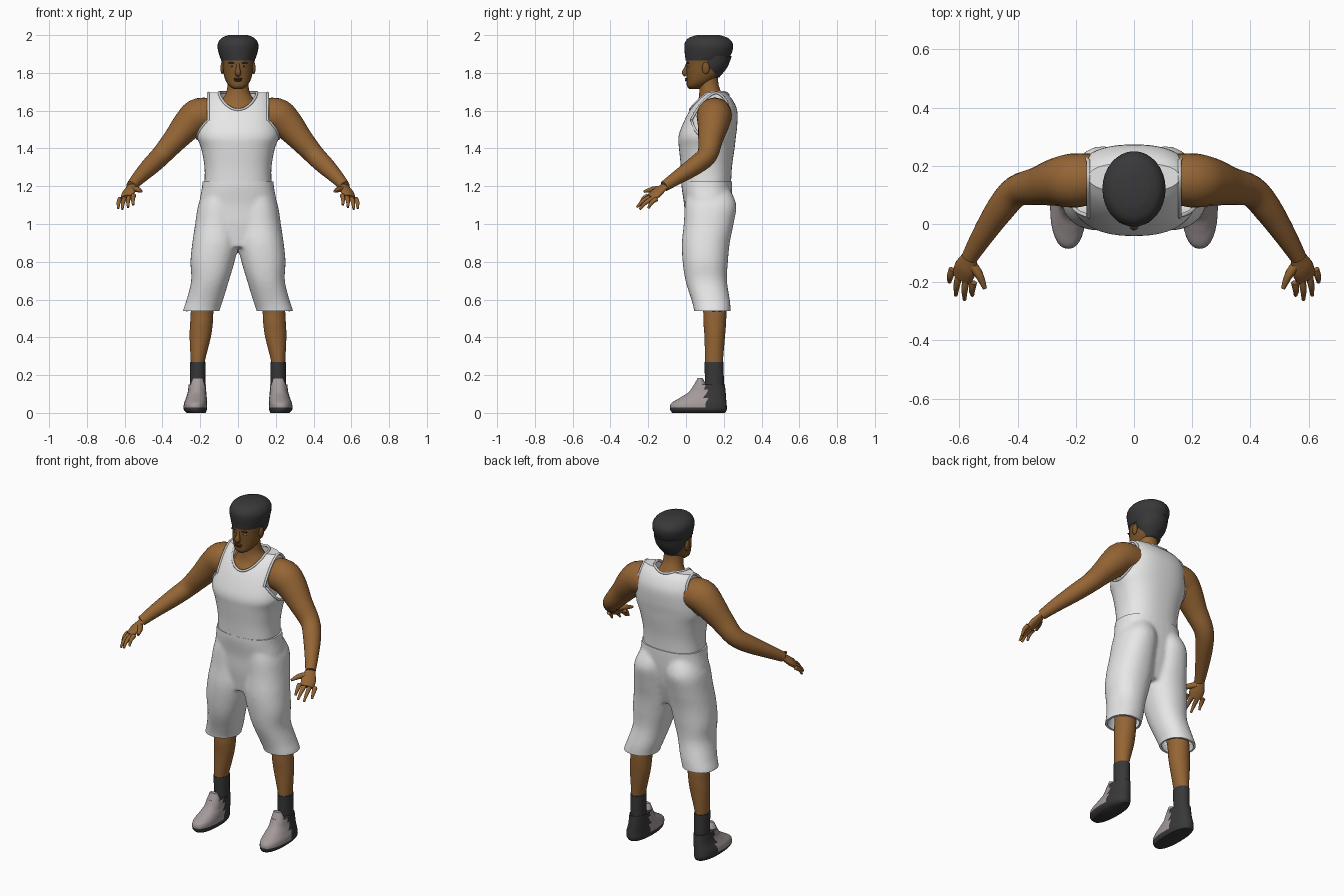
import bpy, bmesh, math
from mathutils import Vector, Matrix
from mathutils.bvhtree import BVHTree

cube = bpy.data.objects.get("Cube")
if cube:
    bpy.data.objects.remove(cube, do_unlink=True)


def material(name, r, g, b):
    m = bpy.data.materials.new(name)
    m.use_nodes = True
    m.diffuse_color = (r, g, b, 1)
    m.node_tree.nodes["Principled BSDF"].inputs["Base Color"].default_value = (r, g, b, 1)
    return m


SKIN = material("brown skin", .30, .13, .035)
FACE = material("dark brown skin", .20, .09, .022)
LIP = material("lip brown", .09, .035, .015)
WHITE = material("white cloth", .80, .80, .80)
TRIM = material("grey trim", .62, .62, .62)
DARK = material("charcoal", .04, .04, .042)
GREY = material("shoe grey", .37, .32, .32)
EYE = material("eye white", .5, .46, .4)


# Helpers
def smooth(points, steps):
    """Catmull-Rom interpolation of tuples."""
    pts = [Vector(p) for p in points]
    out = []
    for i in range(len(pts) - 1):
        b, c = pts[i], pts[i + 1]
        a, d = pts[max(i - 1, 0)], pts[min(i + 2, len(pts) - 1)]
        for k in range(steps):
            t = k / steps
            out.append(b + (c - a) * (t / 2) + (a * 2 - b * 5 + c * 4 - d) * (t * t / 2)
                       + (b * 3 - a - c * 3 + d) * (t ** 3 / 2))
    return out + [pts[-1]]


def rings(data, power=2, sides=32, steps=4, flip=1):
    """Level rings from (x, y, z, half width, half depth)."""
    rows = []
    for x, y, z, rx, ry in smooth(data, steps):
        row = []
        for k in range(sides):
            c, s = math.cos(2 * math.pi * k / sides), math.sin(2 * math.pi * k / sides)
            row.append(Vector((flip * x + rx * math.copysign(abs(c) ** (2 / power), c),
                               y + ry * math.copysign(abs(s) ** (2 / power), s), z)))
        rows.append(row)
    return rows


def tube(data, flat=1, side=(0, 1, 0), sides=20, steps=4):
    """Rings square to a path of (x, y, z, radius)."""
    pts = smooth(data, steps)
    rows = []
    for i, p in enumerate(pts):
        d = (pts[min(i + 1, len(pts) - 1)].xyz - pts[max(i - 1, 0)].xyz).normalized()
        u = Vector(side)
        u = (u - d * u.dot(d)).normalized()
        v = d.cross(u) * flat
        angles = [2 * math.pi * k / sides for k in range(sides)]
        rows.append([p.xyz + (u * math.cos(a) + v * math.sin(a)) * p.w for a in angles])
    return rows


def finish(ob, mat, angle=50):
    ob.data.materials.clear()
    ob.data.materials.append(mat)
    for p in ob.data.polygons:
        p.use_smooth = True
    ob.data.set_sharp_from_angle(angle=math.radians(angle))
    return ob


def add_object(name, bm, mat, mirror=False):
    bmesh.ops.recalc_face_normals(bm, faces=bm.faces[:])
    mesh = bpy.data.meshes.new(name)
    bm.to_mesh(mesh)
    bm.free()
    ob = bpy.data.objects.new(name, mesh)
    bpy.context.collection.objects.link(ob)
    if mirror:
        ob.modifiers.new("mirror", "MIRROR").use_mirror_merge = False
    return finish(ob, mat)


def make(name, mat, *parts, mirror=False):
    bm = bmesh.new()
    for rows in parts:
        loops = [[bm.verts.new(p) for p in row] for row in rows]
        n = len(loops[0])
        for a, b in zip(loops, loops[1:]):
            for k in range(n):
                bm.faces.new((a[k], a[(k + 1) % n], b[(k + 1) % n], b[k]))
        bm.faces.new(loops[0])
        bm.faces.new(loops[-1])
    return add_object(name, bm, mat, mirror)


def blob(name, mat, centre, radii, mirror=False):
    bm = bmesh.new()
    bmesh.ops.create_uvsphere(bm, u_segments=16, v_segments=10, radius=1,
                              matrix=Matrix.Translation(centre) @ Matrix.Diagonal((*radii, 1)))
    return add_object(name, bm, mat, mirror)


def bake(ob):
    bpy.context.view_layer.update()
    dg = bpy.context.evaluated_depsgraph_get()
    mesh = bpy.data.meshes.new_from_object(ob.evaluated_get(dg))
    ob.modifiers.clear()
    ob.data = mesh


# Shorts: pelvis and two legs fused, hems cut open and given thickness
leg = [(.197, .14, .49, .095, .095), (.195, .14, .54, .097, .097), (.175, .13, .6, .097, .102),
       (.148, .107, .7, .1, .11), (.135, .102, .8, .117, .12), (.12, .105, .9, .122, .127),
       (.113, .12, 1, .114, .132), (.105, .13, 1.1, .106, .137), (.09, .12, 1.18, .085, .115)]
pelvis = [(0, .1, .88, .1, .09), (0, .11, 1, .2, .115), (0, .115, 1.1, .207, .125),
          (0, .11, 1.2, .19, .134), (0, .11, 1.27, .187, .132)]
shorts = make("shorts", WHITE, rings(pelvis, 2.4), rings(leg, 2.2), rings(leg, 2.2, flip=-1))
remesh = shorts.modifiers.new("fuse", "REMESH")
remesh.mode = "VOXEL"
remesh.voxel_size = .011
soften = shorts.modifiers.new("soften", "SMOOTH")
soften.iterations = 6
bake(shorts)
bm = bmesh.new()
bm.from_mesh(shorts.data)
for height, up in ((.54, -1), (1.225, 1)):
    bmesh.ops.bisect_plane(bm, geom=bm.verts[:] + bm.edges[:] + bm.faces[:],
                           plane_co=(0, 0, height), plane_no=(0, 0, up), clear_outer=True)
bm.to_mesh(shorts.data)
bm.free()
cloth = shorts.modifiers.new("cloth", "SOLIDIFY")
cloth.thickness = .012
cloth.offset = -1
bake(shorts)
finish(shorts, WHITE)

# Sleeveless top with cut neck and arm holes
body = [(0, .108, 1.2, .178, .13), (0, .108, 1.3, .177, .135), (0, .11, 1.4, .195, .147),
        (0, .112, 1.46, .217, .152), (0, .125, 1.52, .215, .146), (0, .145, 1.6, .2, .126),
        (0, .155, 1.66, .18, .09), (0, .16, 1.697, .155, .05)]
top = make("sleeveless_top", WHITE, rings(body, 2.4, sides=64))
bm = bmesh.new()
bm.from_mesh(top.data)
surface = BVHTree.FromBMesh(bm)
bm.free()
neck_hole = (0, .123, .1, .101)
cutter = make("cutter", WHITE,
              rings([(0, .123, z, .1, .101) for z in (1.57, 1.9)], sides=48),
              *[tube([(s * .155, .125, 1.59, .1), (s * .4, .125, 1.59, .1)],
                     flat=1.4, sides=48) for s in (1, -1)])
cutter.hide_render = True
cut = top.modifiers.new("holes", "BOOLEAN")
cut.operation = "DIFFERENCE"
cut.solver = "EXACT"
cut.object = cutter
bake(top)
finish(top, WHITE, 35)
bpy.data.objects.remove(cutter, do_unlink=True)


# Raised trim laid along the cut edges
def piping(name, points):
    curve = bpy.data.curves.new(name, "CURVE")
    curve.dimensions = "3D"
    curve.bevel_depth = .007
    curve.bevel_resolution = 2
    spline = curve.splines.new("POLY")
    spline.points.add(len(points) - 1)
    for p, q in zip(spline.points, points):
        p.co = (*q, 1)
    spline.use_cyclic_u = True
    temp = bpy.data.objects.new("temp", curve)
    bpy.context.collection.objects.link(temp)
    bake_mesh = bpy.data.meshes.new_from_object(temp)
    bpy.data.objects.remove(temp, do_unlink=True)
    ob = bpy.data.objects.new(name, bake_mesh)
    bpy.context.collection.objects.link(ob)
    return finish(ob, TRIM)


def drop(x, y):
    return surface.ray_cast(Vector((x, y, 3)), Vector((0, 0, -1)))[0]


neck_edge, arm_edge = [], []
for k in range(48):
    a = 2 * math.pi * k / 48
    c, s = math.cos(a), math.sin(a)
    neck_edge.append(drop(.1 * c, .123 + .101 * s))
    y, z = .125 + .1 * c, 1.59 + .14 * s
    hit = surface.ray_cast(Vector((1, y, z)), Vector((-1, 0, 0)))[0]
    if hit is None or hit.x < .157:
        hit = drop(.157, y)
    arm_edge.append(hit)
piping("neck_trim", [p for p in neck_edge if p])
arm_edge = [p for p in arm_edge if p]
piping("left_arm_trim", arm_edge)
piping("right_arm_trim", [Vector((-p.x, p.y, p.z)) for p in arm_edge])

# Neck and upper chest
make("neck", SKIN, rings([(0, .13, 1.55, .12, .105), (0, .135, 1.6, .115, .1),
                          (0, .14, 1.64, .098, .08), (0, .13, 1.69, .065, .06),
                          (0, .12, 1.74, .055, .052), (0, .115, 1.8, .055, .055)]))

# Arms
make("arms", SKIN, tube([(.1, .16, 1.575, .08), (.2, .15, 1.575, .093), (.26, .145, 1.53, .084),
                         (.33, .13, 1.45, .066), (.405, .112, 1.365, .054),
                         (.46, .05, 1.31, .049), (.52, -.04, 1.25, .038),
                         (.565, -.115, 1.2, .028)], side=(0, 0, 1), sides=28), mirror=True)

# Hands: flattened palm, four fingers and a thumb
across = (-.08, -.05, .02)
make("palms", SKIN, tube([(.56, -.105, 1.206, .026), (.568, -.125, 1.19, .032),
                          (.58, -.155, 1.165, .041), (.59, -.185, 1.138, .036)],
                         flat=.5, side=across), mirror=True)
knuckle = Vector((.588, -.178, 1.142))
tips = [(.634, -.2, 1.083), (.612, -.245, 1.078), (.582, -.26, 1.088), (.555, -.245, 1.1)]
fingers = []
for i, tip in enumerate(tips):
    base = knuckle + Vector(across) * (.3 * (i - 1.5))
    mid = base.lerp(Vector(tip), .5) + Vector((.003, -.004, .006))
    fingers.append(tube([(*base, .013), (*mid, .011), (*tip, .006)], sides=10))
fingers.append(tube([(.56, -.135, 1.185, .017), (.532, -.175, 1.183, .015),
                     (.512, -.222, 1.172, .007)], sides=10))
make("fingers", SKIN, *fingers, mirror=True)

# Lower legs and socks
make("lower_legs", SKIN, rings([(.213, .148, .2, .035, .044), (.213, .148, .27, .037, .047),
                                (.2, .152, .4, .056, .054), (.193, .152, .48, .06, .06),
                                (.187, .15, .56, .06, .062), (.155, .12, .75, .065, .07)]),
     mirror=True)
make("socks", DARK, rings([(.213, .15, .08, .04, .05), (.213, .15, .18, .04, .05),
                           (.213, .148, .27, .041, .051)]), mirror=True)

# Shoes: grey front, charcoal heel and sole
shoes = make("shoes", GREY,
             rings([(.222, .067, 0, .05, .14), (.226, .066, .018, .061, .15),
                    (.225, .068, .05, .061, .147), (.22, .09, .08, .055, .122),
                    (.217, .112, .11, .049, .098), (.215, .124, .15, .046, .082)], 2.3, steps=6),
             rings([(.216, .07, .08, .047, .06), (.215, .075, .13, .043, .042),
                    (.213, .075, .186, .026, .012)]), mirror=True)
shoes.data.materials.append(DARK)
for p in shoes.data.polygons:
    if p.center.y > .105 or p.center.z < .03:
        p.material_index = 1

# Head
make("head", FACE, rings([(0, .045, 1.715, .022, .028), (0, .052, 1.73, .046, .047),
                          (0, .076, 1.76, .066, .072), (0, .095, 1.8, .077, .092),
                          (0, .1, 1.84, .08, .098), (0, .105, 1.88, .083, .1),
                          (0, .11, 1.93, .08, .095)], 2.2))
make("nose", FACE, tube([(0, .008, 1.85, .008), (0, 0, 1.825, .01), (0, -.006, 1.802, .016),
                         (0, .003, 1.788, .012)], side=(1, 0, 0)))
blob("ears", FACE, (.083, .105, 1.825), (.01, .02, .032), True)
blob("upper_lip", LIP, (0, .003, 1.769), (.024, .009, .005))
blob("lower_lip", LIP, (0, .004, 1.76), (.02, .009, .006))
blob("eyes", EYE, (.033, .014, 1.835), (.014, .008, .006), True)
blob("pupils", DARK, (.032, .008, 1.835), (.005, .004, .005), True)
blob("eyebrows", DARK, (.034, .01, 1.853), (.02, .009, .004), True)

# Hair: full flat crown and tapered back
make("hair", DARK,
     rings([(0, .105, 1.865, .088, .107), (0, .115, 1.89, .098, .12), (0, .12, 1.93, .108, .129),
            (0, .12, 1.96, .105, .126), (0, .118, 1.986, .085, .102), (0, .118, 2, .05, .06)]),
     rings([(0, .13, 1.775, .05, .045), (0, .145, 1.83, .081, .074), (0, .145, 1.89, .092, .097)]))
